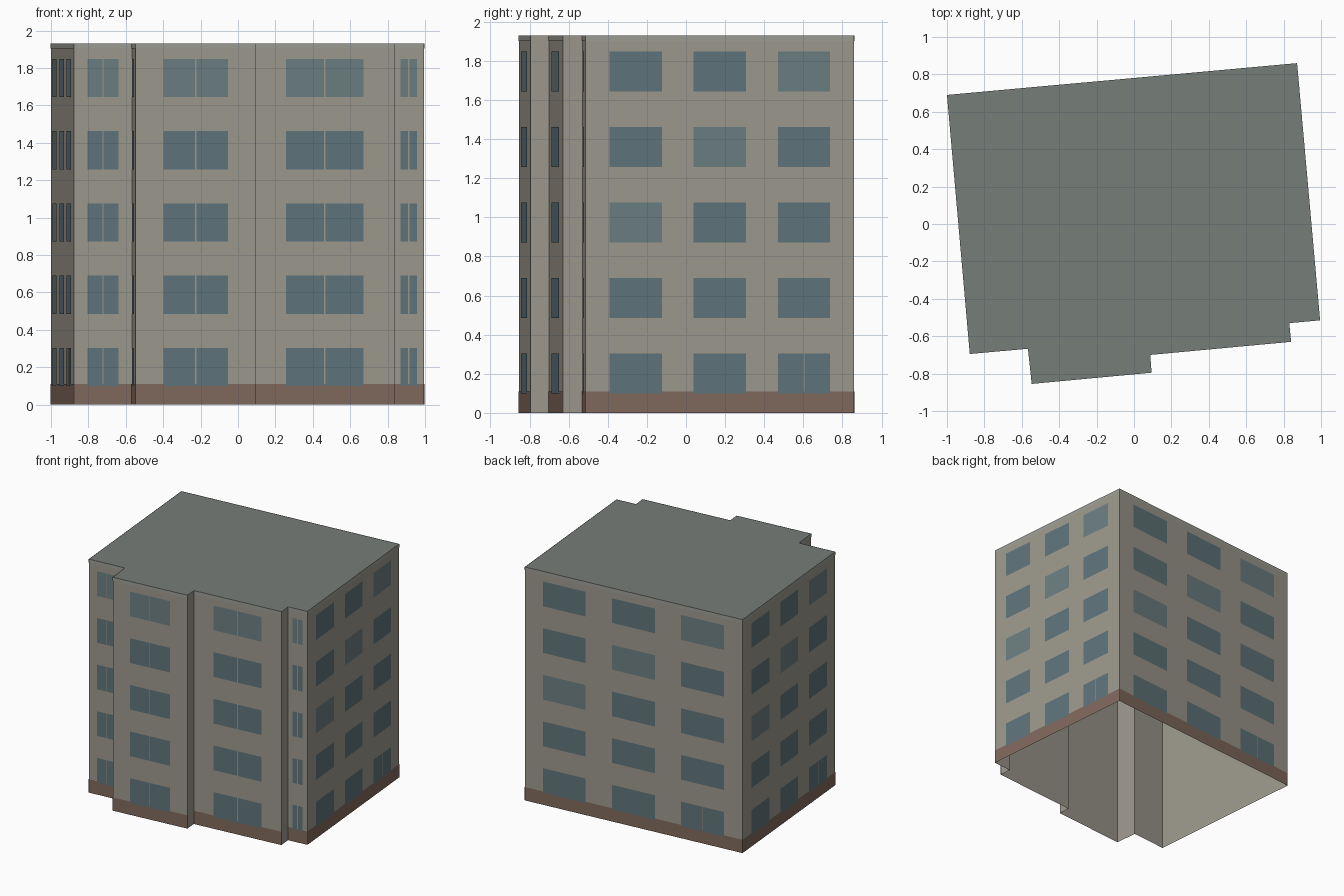
import bpy, bmesh
from mathutils import Vector

if "Cube" in bpy.data.objects:
    bpy.data.objects.remove(bpy.data.objects["Cube"])

H, FLOORS = 1.93, 5
PITCH = H / FLOORS
# Footprint, counter-clockwise from the front right corner
PLAN = [Vector(p) for p in [
    (0.995, -0.515), (0.872, 0.86), (-1.0, 0.69), (-0.878, -0.695), (-0.567, -0.667),
    (-0.547, -0.855), (0.094, -0.795), (0.087, -0.7), (0.84, -0.63), (0.83, -0.53)]]


def material(name, rgb):
    m = bpy.data.materials.new(name)
    m.diffuse_color = (*rgb, 1)
    m.use_nodes = True
    m.node_tree.nodes["Principled BSDF"].inputs["Base Color"].default_value = m.diffuse_color
    return m


def finish(bm, name, mats):
    me = bpy.data.meshes.new(name)
    bm.to_mesh(me)
    bm.free()
    for m in mats:
        me.materials.append(m)
    bpy.context.collection.objects.link(bpy.data.objects.new(name, me))


def panel(bm, a, b, s0, s1, z0, z1, off, mat=0):
    """Upright rectangle on wall a-b, from s0 to s1 along it, pushed outwards by off."""
    d = (b - a).normalized()
    base = a + Vector((d.y, -d.x)) * off
    p, q = base + d * s0, base + d * s1
    f = bm.faces.new([bm.verts.new((*v, z)) for v, z in
                      ((p, z0), (q, z0), (q, z1), (p, z1))])
    f.material_index = mat


wall_mat = material("wall", (0.34, 0.32, 0.27))
roof_mat = material("roof", (0.18, 0.205, 0.19))
plinth_mat = material("plinth", (0.22, 0.14, 0.108))
band_mat = material("band", (0.34, 0.345, 0.31))
glass = material("glass", (0.115, 0.18, 0.2))
glass_light = material("glass_light", (0.15, 0.21, 0.22))

walls, plinth, band, windows = (bmesh.new() for _ in range(4))
for a, b in zip(PLAN, PLAN[1:] + PLAN[:1]):
    L = (b - a).length
    panel(walls, a, b, 0, L, 0, H, 0)
    if L < 0.12:        # short returns stay plain
        continue
    panel(plinth, a, b, 0, L, 0, 0.11, 0.002)
    panel(band, a, b, 0, L, H - 0.027, H, 0.002)
    # Window grid: three bays on long walls, one on short walls
    n = 3 if L > 1 else 1
    margin = min(0.043, 0.075 * L)
    cell = (L - 2 * margin) / n
    for f in range(FLOORS):
        z0 = 0.1 + f * PITCH
        for i in range(n):
            c, h = margin + (i + 0.5) * cell, 0.31 * cell
            mat = 1 if f - (i + 3 - n) == 2 else 0
            split = n == 1 or (f == 0 and i == n - 1)
            spans = [(c - h, c - 0.003), (c + 0.003, c + h)] if split else [(c - h, c + h)]
            for s0, s1 in spans:
                panel(windows, a, b, s0, s1, z0, z0 + 0.204, 0.004, mat)

# Wall shell is open underneath
bmesh.ops.remove_doubles(walls, verts=walls.verts, dist=0.0005)
finish(walls, "walls", [wall_mat])
finish(plinth, "plinth", [plinth_mat])
finish(band, "roof_edge_band", [band_mat])
finish(windows, "windows", [glass, glass_light])

# Flat roof
roof = bmesh.new()
roof.faces.new([roof.verts.new((*p, H)) for p in PLAN])
finish(roof, "roof", [roof_mat])
